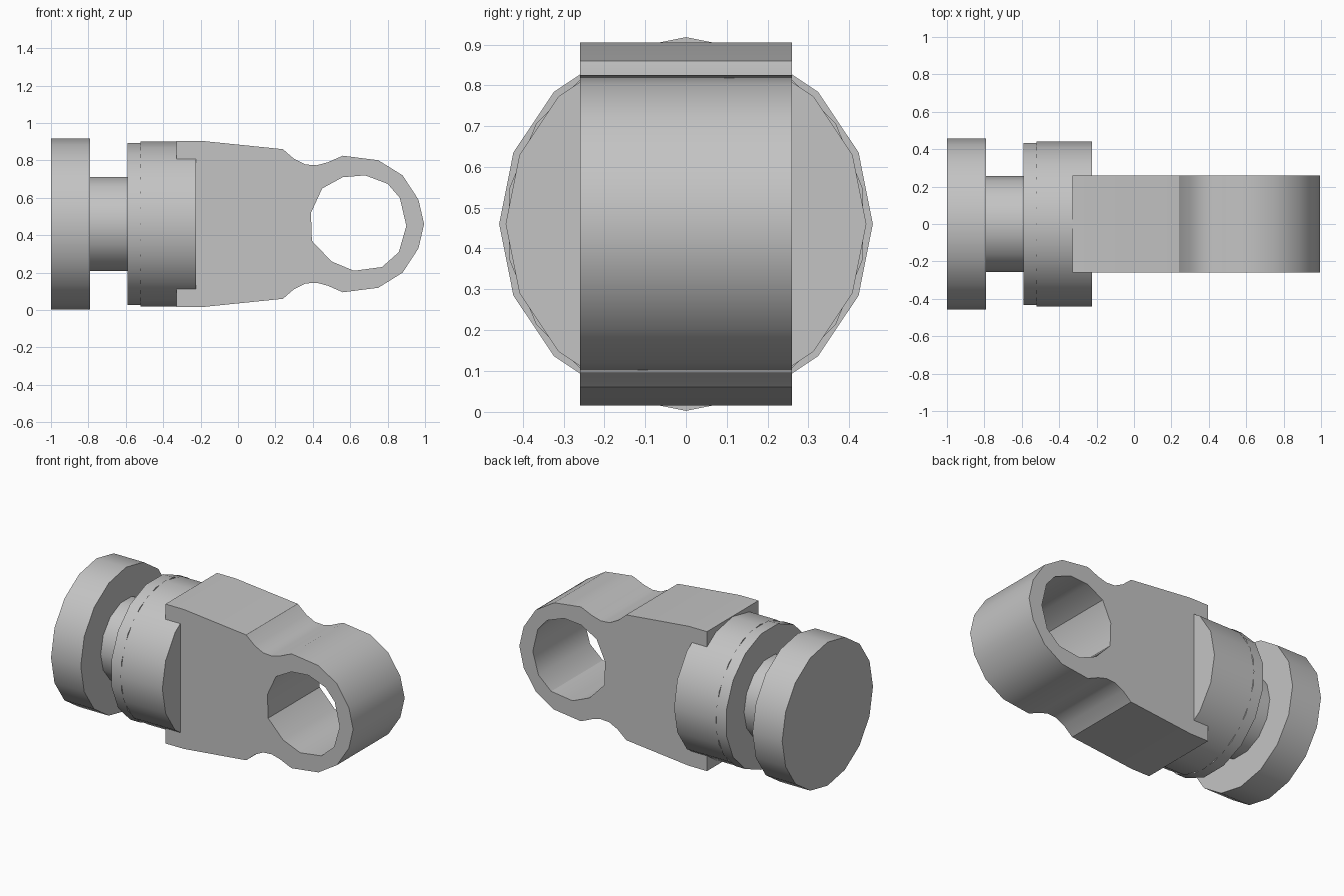
import bpy, bmesh, math

cube = bpy.data.objects.get("Cube")
if cube:
    bpy.data.objects.remove(cube, do_unlink=True)

MID = 0.46       # height of the long axis
HALF_Y = 0.26    # half thickness of the lug

steel = bpy.data.materials.new("steel grey")
steel.use_nodes = True
colour = (0.55, 0.55, 0.55, 1)
steel.diffuse_color = colour
steel.node_tree.nodes["Principled BSDF"].inputs["Base Color"].default_value = colour


def finish(obj):
    """Apply the material and smooth the round walls."""
    obj.data.materials.append(steel)
    bpy.ops.object.select_all(action="DESELECT")
    obj.select_set(True)
    bpy.context.view_layer.objects.active = obj
    bpy.ops.object.shade_smooth_by_angle(angle=math.radians(33))


def disc(name, x0, x1, radius, sides=16, turn=0.0):
    """Cylinder lying along x."""
    bm = bmesh.new()
    ring = []
    for i in range(sides):
        a = 2 * math.pi * (i + turn) / sides
        ring.append(bm.verts.new((x0, radius * math.cos(a), MID + radius * math.sin(a))))
    extrude(bm, [bm.faces.new(ring)], (x1 - x0, 0, 0))
    make(name, bm)


def extrude(bm, faces, offset):
    result = bmesh.ops.extrude_face_region(bm, geom=faces, use_keep_orig=True)
    moved = [g for g in result["geom"] if isinstance(g, bmesh.types.BMVert)]
    bmesh.ops.translate(bm, verts=moved, vec=offset)
    bmesh.ops.recalc_face_normals(bm, faces=bm.faces)


def make(name, bm):
    mesh = bpy.data.meshes.new(name)
    bm.to_mesh(mesh)
    bm.free()
    obj = bpy.data.objects.new(name, mesh)
    bpy.context.collection.objects.link(obj)
    finish(obj)


# Turned end: flange, neck and collar
disc("end_flange", -1.0, -0.79, 0.458)
disc("neck", -0.79, -0.59, 0.257, sides=14)
disc("collar_band", -0.59, -0.52, 0.442, turn=0.5)
disc("collar", -0.52, -0.225, 0.442)

# Flat lug with a waisted round eye: upper outline mirrored about the axis
upper = [(-0.33, 0.445), (-0.2, 0.445), (0.24, 0.4), (0.3, 0.348), (0.36, 0.318),
         (0.42, 0.314), (0.48, 0.33), (0.56, 0.365), (0.75, 0.341), (0.88, 0.26),
         (0.965, 0.13)]
outline = upper + [(0.995, 0)] + [(x, -z) for x, z in reversed(upper)]
hole = [(0.39, 0.06), (0.45, 0.19), (0.56, 0.25), (0.68, 0.26), (0.8, 0.215),
        (0.865, 0.14), (0.9, -0.01), (0.86, -0.15), (0.77, -0.23), (0.62, -0.25),
        (0.5, -0.2), (0.395, -0.09)]

bm = bmesh.new()
edges = []
for loop in (outline, hole):
    verts = [bm.verts.new((x, -HALF_Y, MID + z)) for x, z in loop]
    for a, b in zip(verts, verts[1:] + verts[:1]):
        edges.append(bm.edges.new((a, b)))
bmesh.ops.triangle_fill(bm, edges=edges, use_beauty=True, use_dissolve=False,
                        normal=(0, -1, 0))
extrude(bm, bm.faces[:], (0, 2 * HALF_Y, 0))
make("eye_lug", bm)
